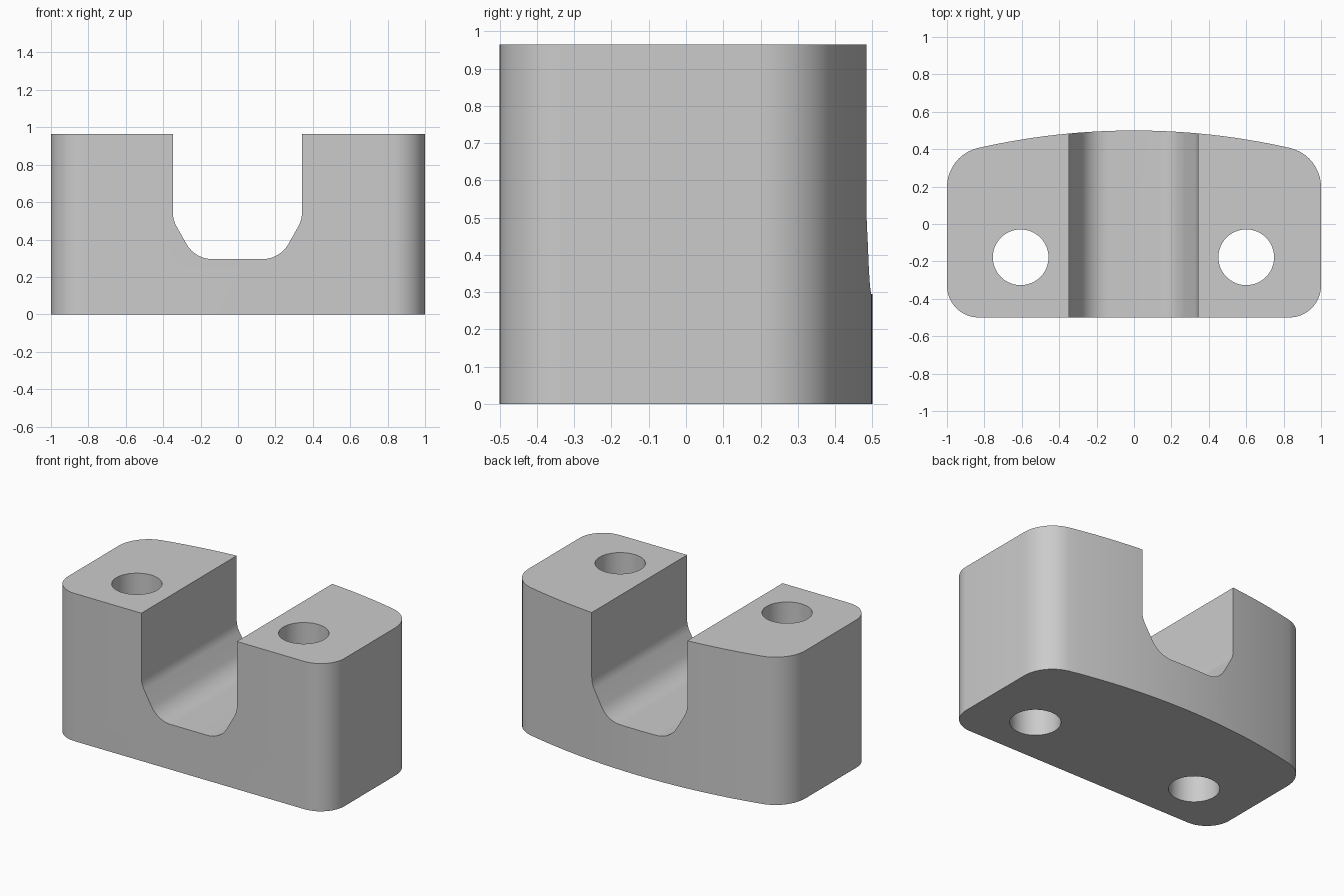
import bpy, bmesh, math
from mathutils import Vector

cube = bpy.data.objects.get("Cube")
if cube:
    bpy.data.objects.remove(cube, do_unlink=True)

HEIGHT = 0.965
SHIFT = -0.003  # slot and holes sit a hair off centre


def fillet(prev, corner, nxt, radius, steps=10):
    """Points of a round that replaces one corner of an outline."""
    p, c, n = Vector(prev), Vector(corner), Vector(nxt)
    a, b = (p - c).normalized(), (n - c).normalized()
    half = a.angle(b) / 2
    start = c + a * radius / math.tan(half)
    centre = c + (a + b).normalized() * radius / math.sin(half)
    end = c + b * radius / math.tan(half)
    u, v = start - centre, end - centre
    sweep = u.angle(v)
    return [centre + (u * math.sin(sweep * (1 - i / steps)) + v * math.sin(sweep * i / steps))
            / math.sin(sweep) for i in range(steps + 1)]


def prism(name, points, start, depth):
    """Extrude a closed outline of 3D points along a vector."""
    bm = bmesh.new()
    face = bm.faces.new([bm.verts.new(Vector(p) + Vector(start)) for p in points])
    out = bmesh.ops.extrude_face_region(bm, geom=[face])
    moved = [g for g in out["geom"] if isinstance(g, bmesh.types.BMVert)]
    bmesh.ops.translate(bm, verts=moved, vec=depth)
    bmesh.ops.recalc_face_normals(bm, faces=bm.faces)
    mesh = bpy.data.meshes.new(name)
    bm.to_mesh(mesh)
    bm.free()
    obj = bpy.data.objects.new(name, mesh)
    bpy.context.collection.objects.link(obj)
    return obj


# Body footprint: right half with rounded corners and a bowed back, then mirrored
R = 3.76
def back(x):
    return math.sqrt(R * R - x * x) - R + 0.5

half = fillet((0, -0.5), (1, -0.5), (1, 0), 0.17)
half += fillet((1, 0), (1, back(1)), (0.84, back(0.84)), 0.215)
half += [Vector((x, back(x))) for x in (0.84 * i / 14 for i in range(13, 0, -1))]
outline = half + [Vector((0, 0.5))] + [Vector((-p.x, p.y)) for p in reversed(half)]
body = prism("clamp_block", [(p.x, p.y, 0) for p in outline], (0, 0, 0), (0, 0, HEIGHT))

# Slot cutter: straight walls, sloped shoulders and a flat floor
wall, floor, top = (0.345, 0.505), (0.227, 0.295), (0.345, 1.2)
side = [Vector(top)] + fillet(top, wall, floor, 0.15) + fillet(wall, floor, (0, 0.295), 0.16)
slot = side + [Vector((-p.x, p.y)) for p in reversed(side)]
cutters = [prism("slot_cutter", [(p.x, 0, p.y) for p in slot], (SHIFT, -1, 0), (0, 2, 0))]

# Two bolt hole cutters
circle = [(0.149 * math.cos(math.tau * i / 48), 0.149 * math.sin(math.tau * i / 48), 0)
          for i in range(48)]
for name, sign in (("left", 1), ("right", -1)):
    cutters.append(prism(name + "_hole_cutter", circle,
                         (sign * 0.603 + SHIFT, -0.178, -0.2), (0, 0, 1.5)))

# Cut, then discard the cutters
bpy.context.view_layer.objects.active = body
body.select_set(True)
for cutter in cutters:
    cutter.hide_render = True
    mod = body.modifiers.new(cutter.name, "BOOLEAN")
    mod.operation, mod.solver, mod.object = "DIFFERENCE", "EXACT", cutter
    bpy.ops.object.modifier_apply(modifier=mod.name)
    bpy.data.objects.remove(cutter, do_unlink=True)

# Material and shading
grey = bpy.data.materials.new("light_grey")
grey.use_nodes = True
colour = (0.6, 0.6, 0.6, 1)
grey.diffuse_color = colour
grey.node_tree.nodes["Principled BSDF"].inputs["Base Color"].default_value = colour
body.data.materials.clear()
body.data.materials.append(grey)
bpy.ops.object.shade_smooth_by_angle(angle=math.radians(25))
